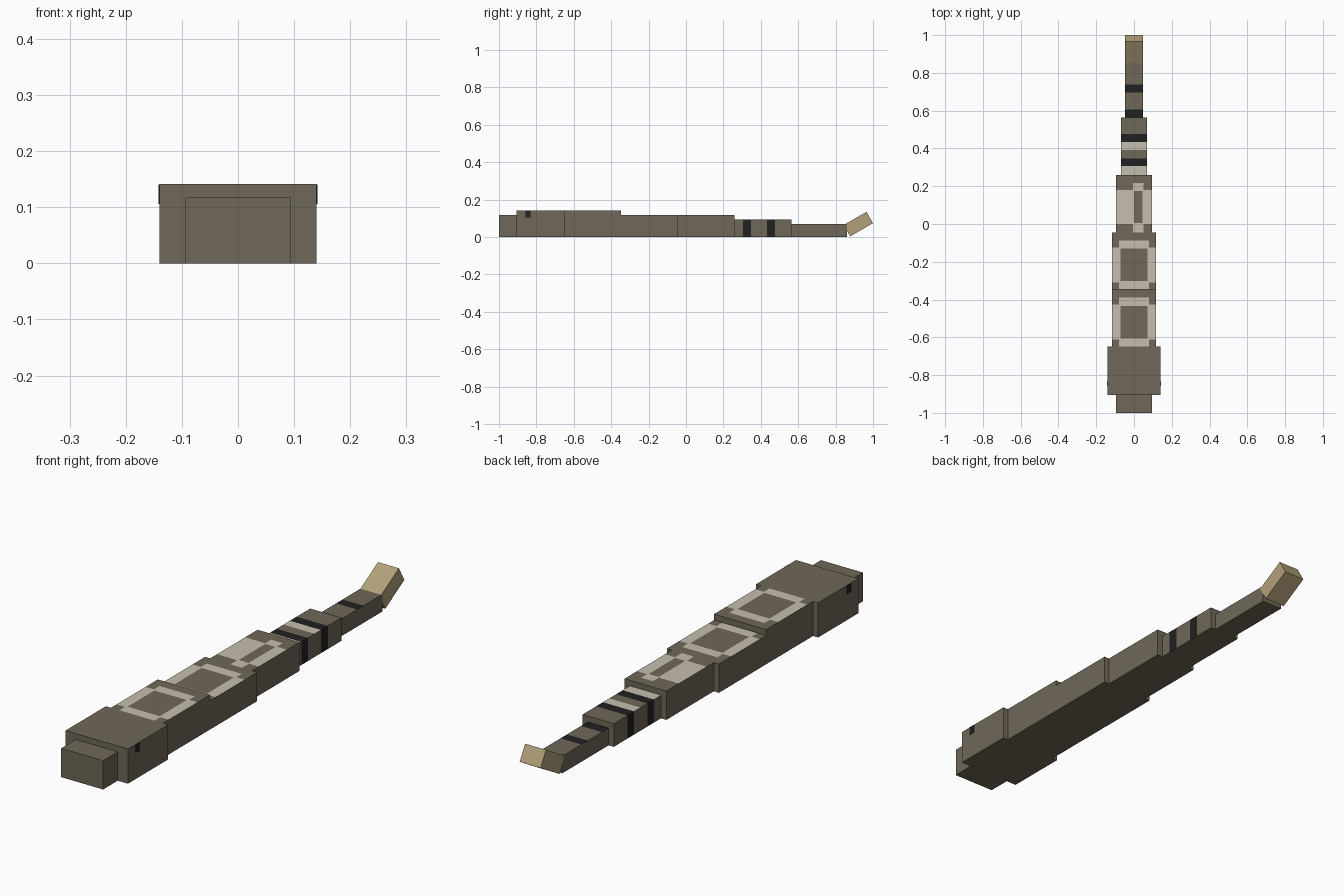
import bpy, bmesh
from math import radians
from mathutils import Matrix, Vector

if "Cube" in bpy.data.objects:
    bpy.data.objects.remove(bpy.data.objects["Cube"])


def material(name, r, g, b):
    m = bpy.data.materials.new(name)
    m.use_nodes = True
    m.diffuse_color = (r, g, b, 1)
    bsdf = next(n for n in m.node_tree.nodes if n.type == "BSDF_PRINCIPLED")
    bsdf.inputs["Base Color"].default_value = (r, g, b, 1)
    return m


BROWN, PALE, BLACK, TAN = range(4)
MATERIALS = [
    material("scale_brown", 0.162, 0.136, 0.098),
    material("pattern_pale", 0.565, 0.515, 0.427),
    material("band_black", 0.015, 0.015, 0.016),
    material("rattle_tan", 0.445, 0.352, 0.195),
]


def block(name, half_width, y0, y1, height, patches=(), base=BROWN, matrix=None):
    """Box on the ground; each patch (x0, x1, y0, y1, colour, sides) is cut into its faces."""
    bm = bmesh.new()
    bmesh.ops.create_cube(bm, size=1)
    for v in bm.verts:
        v.co = Vector((v.co.x * 2 * half_width,
                       (y0 + y1) / 2 + v.co.y * (y1 - y0),
                       (v.co.z + 0.5) * height))
    # cut along every patch border that lies inside the box
    cuts = set()
    for x0, x1, a, b, colour, sides in patches:
        cuts |= {(0, x) for x in (x0, x1) if abs(x) < half_width - 0.001}
        cuts |= {(1, y) for y in (a, b) if y0 + 0.001 < y < y1 - 0.001}
    for axis, value in sorted(cuts):
        point, normal = Vector(), Vector()
        point[axis], normal[axis] = value, 1
        bmesh.ops.bisect_plane(bm, geom=bm.verts[:] + bm.edges[:] + bm.faces[:],
                               plane_co=point, plane_no=normal)
    # colour faces by direction and position
    bm.normal_update()
    for f in bm.faces:
        f.material_index = base
        c = f.calc_center_median()
        for x0, x1, a, b, colour, sides in patches:
            if not a < c.y < b:
                continue
            on_top = f.normal.z > 0.9 and x0 < c.x < x1
            on_side = sides and abs(f.normal.x) > 0.9
            if on_top or on_side:
                f.material_index = colour
    if matrix:
        bm.transform(matrix)
    mesh = bpy.data.meshes.new(name)
    bm.to_mesh(mesh)
    bm.free()
    for m in MATERIALS:
        mesh.materials.append(m)
    obj = bpy.data.objects.new(name, mesh)
    bpy.context.collection.objects.link(obj)
    return obj


def ring(w, y0, y1, bar):
    """Pale ring on the back, with a side strip along each edge."""
    inner, lap = w - 0.045, 0.007
    patches = [(-inner - lap, inner + lap, a, a + bar, PALE, False) for a in (y0, y1 - bar)]
    for x0, x1 in ((-w, -inner), (inner, w)):
        patches.append((x0, x1, y0 + bar - lap, y1 - bar + lap, PALE, False))
    return patches


def band(w, y0, y1, colour=BLACK, sides=False):
    return (-w, w, y0, y1, colour, sides)


# Head
block("snout", 0.094, -1.0, -0.906, 0.117)
block("head", 0.14, -0.906, -0.648, 0.141)
for side, s in (("left", 1), ("right", -1)):
    eye = block(side + "_eye", 0.002, -0.858, -0.832, 0.034, base=BLACK)
    eye.location = (s * 0.14, 0, 0.106)

# Body
w = 0.117
block("front_body", w, -0.648, -0.347, 0.141, ring(w, -0.648, -0.39, 0.043))
block("middle_body", w, -0.347, -0.044, 0.117, ring(w, -0.345, -0.088, 0.043))
w = 0.094
block("rear_body", w, -0.044, 0.26, 0.117, [
    (-w, 0.0, 0.0, 0.18, PALE, False),
    (0.045, w, 0.0, 0.18, PALE, False),
    (-0.004, 0.049, 0.175, 0.218, PALE, False),
    (-0.004, 0.049, -0.044, 0.005, PALE, False),
])

# Tail
w = 0.07
block("upper_tail", w, 0.26, 0.563, 0.094, [
    band(w, 0.26, 0.306, PALE),
    band(w, 0.306, 0.348, BLACK, True),
    band(w, 0.392, 0.433, PALE),
    band(w, 0.433, 0.476, BLACK, True),
])
w = 0.047
block("lower_tail", w, 0.563, 0.861, 0.07,
      [band(w, 0.563, 0.606), band(w, 0.697, 0.738)])

# Raised rattle
tilt = Matrix.Translation((0, 0.878, 0.004)) @ Matrix.Rotation(radians(30), 4, "X")
block("rattle", 0.047, 0, 0.141, 0.07, base=TAN, matrix=tilt)
